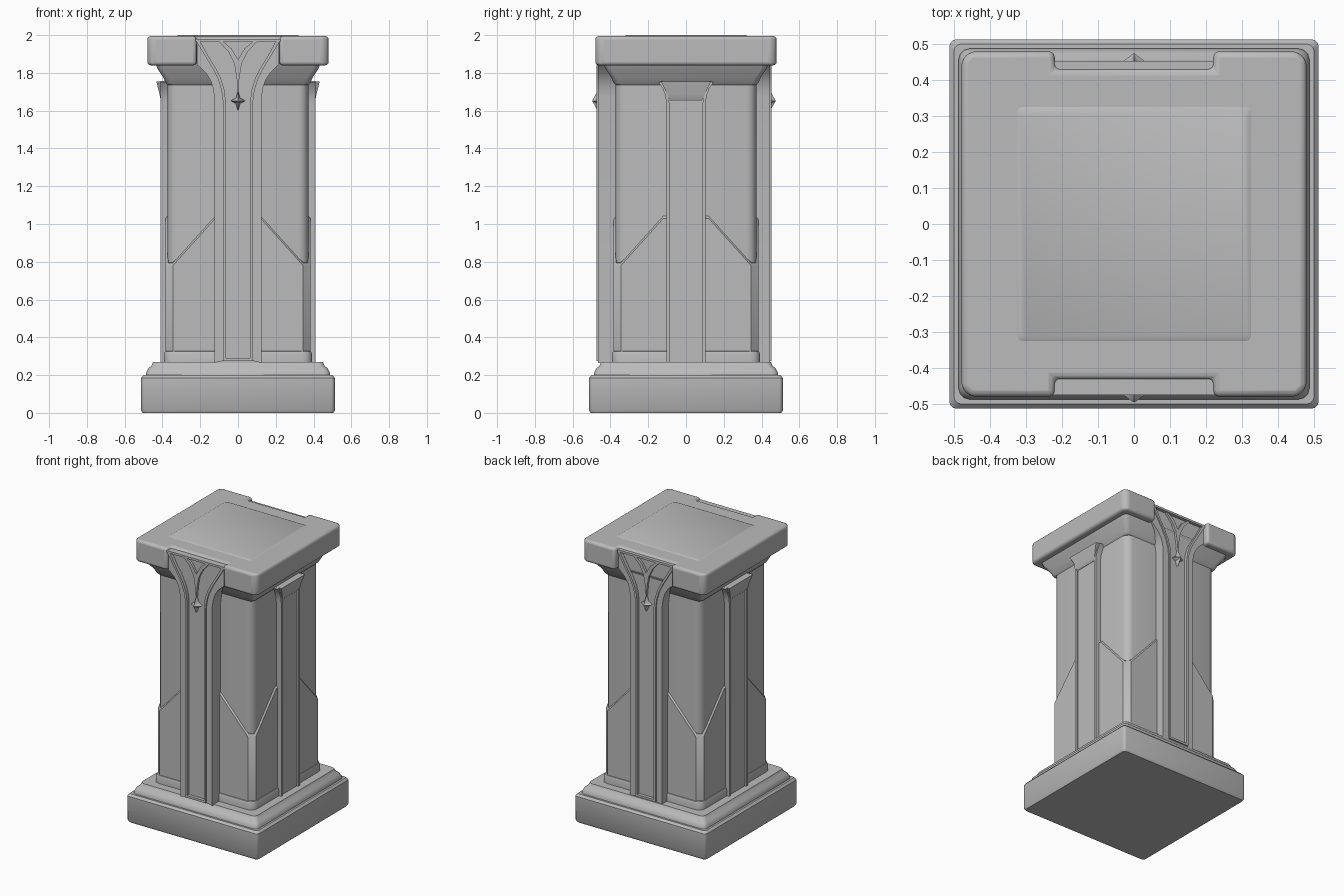
import bpy, bmesh, math
from mathutils import Matrix

if "Cube" in bpy.data.objects:
    bpy.data.objects.remove(bpy.data.objects["Cube"], do_unlink=True)

stone = bpy.data.materials.new("grey_stone")
stone.use_nodes = True
stone.diffuse_color = (0.5, 0.5, 0.5, 1)
stone.node_tree.nodes["Principled BSDF"].inputs["Base Color"].default_value = (0.5, 0.5, 0.5, 1)


def finish(name, bm, turn=0, bevel=0):
    bmesh.ops.recalc_face_normals(bm, faces=bm.faces)
    bm.transform(Matrix.Rotation(turn, 4, 'Z'))
    mesh = bpy.data.meshes.new(name)
    bm.to_mesh(mesh)
    bm.free()
    mesh.materials.append(stone)
    obj = bpy.data.objects.new(name, mesh)
    bpy.context.collection.objects.link(obj)
    if bevel:
        mod = obj.modifiers.new("soft_edges", 'BEVEL')
        mod.width, mod.segments, mod.limit_method = bevel, 3, 'ANGLE'
    bpy.ops.object.select_all(action='DESELECT')
    obj.select_set(True)
    bpy.context.view_layer.objects.active = obj
    bpy.ops.object.shade_smooth_by_angle(angle=math.radians(38))
    return obj


def loft(name, rings, turn=0, bevel=0):
    """Skin closed rings of points and cap both ends."""
    bm = bmesh.new()
    loops = [[bm.verts.new(p) for p in ring] for ring in rings]
    n = len(loops[0])
    for a, b in zip(loops, loops[1:]):
        for i in range(n):
            j = (i + 1) % n
            bm.faces.new((a[i], a[j], b[j], b[i]))
    bm.faces.new(loops[0])
    bm.faces.new(loops[-1])
    return finish(name, bm, turn, bevel)


def rounded_square(half, z, r=0.03, steps=3):
    pts = []
    for q in range(4):
        for s in range(steps + 1):
            a = math.pi / 2 * (q + s / steps)
            c = math.pi / 2 * q + math.pi / 4
            mid = (half - r) * math.sqrt(2)
            pts.append((mid * math.cos(c) + r * math.cos(a), mid * math.sin(c) + r * math.sin(a), z))
    return pts


def square_stack(name, profile, r=0.03):
    return loft(name, [rounded_square(h, z, r) for h, z in profile])


def plate(name, outline, d0, d1, turn):
    """Extrude a front outline (across, up) between two depths."""
    return loft(name, [[(u, -d, z) for u, z in outline] for d in (d0, d1)], turn)


def mirrored(path):
    """Close an outline from its right half."""
    return path + [(-u, z) for u, z in reversed(path) if u != 0]


def flip(path, sign):
    return [(u * sign, z) for u, z in path]


# Base and shaft
square_stack("plinth", [(0.505, 0), (0.513, 0.015), (0.513, 0.185), (0.5, 0.2)], 0.02)
square_stack("plinth_moulding", [(0.487, 0.19), (0.487, 0.21), (0.475, 0.235), (0.458, 0.25), (0.45, 0.27)])
square_stack("shaft", [(0.372, 0.26), (0.372, 1.76)], 0.05)
square_stack("shaft_skirt", [(0.392, 0.26), (0.392, 0.31), (0.387, 0.325), (0.375, 0.33)], 0.05)

# Lower cladding with a pointed dip at each corner
spots = [(-0.345, 0.78), (-0.12, 1.03), (0.12, 1.03), (0.345, 0.78)]


def cladding_ring(depth, lift=None):
    ring = []
    for q in range(4):
        c, s = math.cos(q * math.pi / 2), math.sin(q * math.pi / 2)
        for u, z in spots:
            ring.append((u * c + depth * s, u * s - depth * c, 0.3 if lift is None else z + lift))
    return ring


loft("lower_cladding", [cladding_ring(0.383), cladding_ring(0.383, 0), cladding_ring(0.37, 0.014)])

# Capital and its notched slab
square_stack("cap_moulding", [(0.372, 1.735), (0.382, 1.745), (0.395, 1.775), (0.425, 1.82), (0.436, 1.85)])
corner = [(0.22, -0.43), (0.22, -0.48), (0.455, -0.48), (0.48, -0.455), (0.48, 0.455), (0.455, 0.48),
          (0.22, 0.48), (0.22, 0.43)]
cap_outline = corner + [(-x, -y) for x, y in corner]
loft("cap_slab", [[(x, y, z) for x, y in cap_outline] for z in (1.84, 1.995)], bevel=0.022)
square_stack("cap_top_panel", [(0.325, 1.985), (0.325, 1.995), (0.315, 2.0)], 0.015)

# Front and back pilasters
body = [(0.125, 0.265), (0.125, 1.67), (0.132, 1.72), (0.145, 1.76), (0.17, 1.8), (0.218, 1.845), (0.218, 1.975)]
bead = [(0.08, 0.275), (0.08, 1.65), (0.088, 1.71), (0.105, 1.765), (0.135, 1.825), (0.175, 1.89), (0.226, 1.975)]
inner = [(u - 0.015, z + 0.004) for u, z in bead[:-1]] + [(0.204, 1.975)]
tulip = [(0, 1.69), (0.008, 1.78), (0.02, 1.85), (0.05, 1.91), (0.1, 1.965), (0.078, 1.965), (0.035, 1.93), (0, 1.87)]
for side, turn, shift in (("front", 0, 0), ("back", math.pi, -0.022)):
    plate(side + "_pilaster", mirrored(body), 0.36, 0.452 + shift, turn)
    for hand, sign in (("left", 1), ("right", -1)):
        plate(f"{side}_{hand}_border", flip(body + bead[::-1], sign), 0.44 + shift, 0.466 + shift, turn)
        plate(f"{side}_{hand}_bead", flip(bead + inner[::-1], sign), 0.44 + shift, 0.475 + shift, turn)
    for part, w, z0, z1 in (("lower_bead", 0.08, 0.275, 0.29), ("upper_bead", 0.226, 1.965, 1.98)):
        plate(f"{side}_{part}", mirrored([(w, z0), (w, z1)]), 0.43 + shift, 0.475 + shift, turn)
    outline = tulip + [(-u, z) for u, z in reversed(tulip[1:-1])]
    plate(side + "_tulip", outline, 0.44 + shift, 0.468 + shift, turn)
    # Four-pointed stud
    star = [(0, 1.6), (0.012, 1.638), (0.038, 1.652), (0.012, 1.667), (0, 1.705)]
    star += [(-u, z) for u, z in reversed(star[1:-1])]
    rings = [[(u * k, -d - shift, 1.652 + (z - 1.652) * k) for u, z in star]
             for d, k in ((0.44, 1), (0.468, 1), (0.495, 0.08))]
    loft(side + "_stud", rings, turn)

# Side pilasters with flared ribs
rib = [(0.104, 0.265), (0.104, 1.64), (0.11, 1.68), (0.122, 1.715), (0.145, 1.75)]
rib_in = [(u - 0.016, z) for u, z in rib[:-1]] + [(0.125, 1.757)]
for side, turn in (("left", math.pi / 2), ("right", -math.pi / 2)):
    plate(side + "_pilaster", mirrored([(0.095, 0.265), (0.095, 1.67)]), 0.36, 0.4, turn)
    rows = ((0.085, 0.402, 1.65), (0.09, 0.41, 1.66), (0.1, 0.416, 1.69), (0.115, 0.424, 1.72), (0.132, 0.432, 1.755))
    rings = [[(-w, -0.36, z), (w, -0.36, z), (w, -d, z), (-w, -d, z)] for w, d, z in rows]
    loft(side + "_flare", rings, turn)
    for hand, sign in (("first", 1), ("second", -1)):
        plate(f"{side}_{hand}_rib", flip(rib + rib_in[::-1], sign), 0.36, 0.411, turn)
